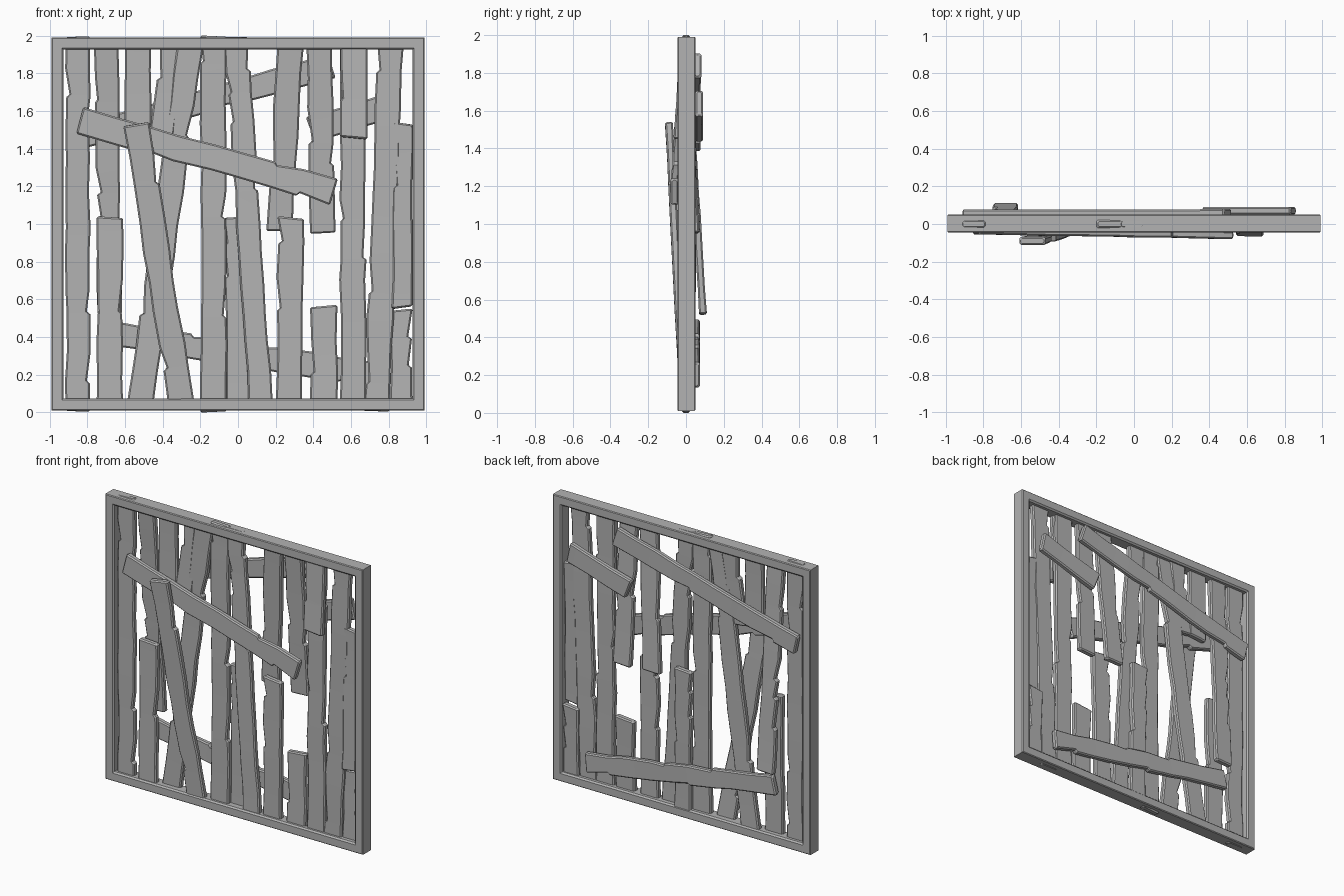
import bpy, bmesh, random
from mathutils import Vector

random.seed(4)
cube = bpy.data.objects.get("Cube")
if cube:
    bpy.data.objects.remove(cube, do_unlink=True)

grey = bpy.data.materials.new("weathered_grey")
grey.use_nodes = True
colour = (0.45, 0.45, 0.45, 1)
grey.diffuse_color = colour
grey.node_tree.nodes["Principled BSDF"].inputs["Base Color"].default_value = colour


def finish(name, bm):
    bmesh.ops.recalc_face_normals(bm, faces=bm.faces)
    mesh = bpy.data.meshes.new(name)
    bm.to_mesh(mesh)
    bm.free()
    mesh.materials.append(grey)
    obj = bpy.data.objects.new(name, mesh)
    bpy.context.collection.objects.link(obj)
    bpy.ops.object.select_all(action='DESELECT')
    obj.select_set(True)
    bpy.context.view_layer.objects.active = obj
    bpy.ops.object.shade_smooth_by_angle(angle=0.45)
    return obj


def bridge(bm, a, b):
    for i in range(len(a)):
        j = (i + 1) % len(a)
        bm.faces.new((a[i], a[j], b[j], b[i]))


def plank(name, start, end, width=0.14, thick=0.042):
    """Chamfered board from start to end with worn, notched edges."""
    a, b = Vector(start), Vector(end)
    length = (b - a).length
    along = (b - a).normalized()
    side = Vector((0, 1, 0)).cross(along).normalized()
    out = along.cross(side)
    c, w, h = 0.008, width / 2, thick / 2

    # stations: distance, trim on each edge, half thickness
    stations = [[0, c, c, h - c], [c, 0, 0, h]]
    count = max(2, int(length / 0.16))
    for i in range(1, count):
        d = length * (i + random.uniform(-0.2, 0.2)) / count
        trims = [random.uniform(-0.004, 0.007) for _ in range(2)]
        stations.append([d, *trims, h - random.uniform(0, 0.003)])
        if random.random() < 0.3:
            chip = list(stations[-1])
            chip[0] += 0.015
            chip[random.choice((1, 2))] += random.uniform(0.012, 0.02)
            stations.append(chip)
    stations += [[length - c, 0, 0, h], [length, c, c, h - c]]

    skew = [random.uniform(0, 0.012), 0]
    random.shuffle(skew)
    bm = bmesh.new()
    rings = []
    for d, trim_l, trim_r, t in stations:
        l, r = -w + trim_l, w - trim_r
        outline = [(l, c - t), (l + c, -t), (r - c, -t), (r, c - t),
                   (r, t - c), (r - c, t), (l + c, t), (l, t - c)]
        ring = []
        for s, n in outline:
            shift = skew[0 if s < 0 else 1]
            shift *= (d < 0.02) - (d > length - 0.02)
            ring.append(bm.verts.new(a + along * (d + shift) + side * s + out * n))
        rings.append(ring)
    for p, q in zip(rings, rings[1:]):
        bridge(bm, p, q)
    bm.faces.new(rings[0])
    bm.faces.new(rings[-1])
    return finish(name, bm)


# Frame: one chamfered section carried round the four corners
bm = bmesh.new()
section = [(0.99, -0.04), (0.985, -0.045), (0.935, -0.045), (0.925, -0.035),
           (0.925, 0.04), (0.935, 0.05), (0.985, 0.05), (0.99, 0.045)]
corners = [[bm.verts.new((sx * r, y, 1 + sz * r)) for r, y in section]
           for sx, sz in ((-1, -1), (1, -1), (1, 1), (-1, 1))]
for i in range(4):
    bridge(bm, corners[i], corners[(i + 1) % 4])
finish("frame", bm)

LOW, HIGH = 0.04, 1.96

# Upright boards: name, bottom (x, y, z), top (x, y, z), width
uprights = [
    ("far_right_board", (-0.85, 0, 0.005), (-0.85, 0, 1.995), 0.13),
    ("right_hanging_board", (-0.68, 0.09, 0.52), (-0.7, 0, HIGH), 0.13),
    ("right_short_board", (-0.68, -0.01, LOW), (-0.68, 0, 1.04), 0.14),
    ("right_top_stub", (-0.53, 0, 1.44), (-0.53, 0, HIGH), 0.14),
    ("right_leaning_stub", (-0.41, 0, 1.44), (-0.35, 0.01, HIGH), 0.13),
    ("leaning_board", (-0.52, 0.02, LOW), (-0.25, 0, HIGH), 0.14),
    ("middle_board", (-0.13, 0, 0), (-0.13, 0, 2), 0.14),
    ("middle_leaning_board", (0.12, -0.01, LOW), (-0.01, 0, 1.995), 0.13),
    ("middle_short_board", (0.0, 0.025, LOW), (-0.01, 0.035, 1.04), 0.13),
    ("left_hanging_board", (0.22, 0.055, 0.96), (0.28, 0, HIGH), 0.14),
    ("left_short_board", (0.27, 0, LOW), (0.28, -0.01, 1.04), 0.14),
    ("second_left_hanging_board", (0.45, 0.05, 0.95), (0.43, 0, HIGH), 0.135),
    ("left_low_stub", (0.455, 0, LOW), (0.455, 0.01, 0.57), 0.145),
    ("left_long_board", (0.61, 0, LOW), (0.61, 0, HIGH), 0.14),
    ("left_top_plate", (0.615, -0.045, 1.45), (0.615, -0.015, HIGH), 0.145),
    ("left_leaning_board", (0.735, 0, 0.005), (0.81, 0, HIGH), 0.14),
    ("far_left_board", (0.87, -0.01, 0.55), (0.875, 0, 1.54), 0.11),
    ("far_left_low_stub", (0.865, 0.01, LOW), (0.865, 0.02, 0.55), 0.12),
]
# Boards nailed across the front and the back
braces = [
    ("front_cross_board", (-0.84, -0.035, 1.55), (0.51, -0.06, 1.17), 0.145),
    ("front_prop_board", (-0.3, -0.015, LOW), (-0.54, -0.09, 1.53), 0.14),
    ("back_upper_board", (-0.9, 0.057, 1.45), (0.5, 0.06, 1.84), 0.135),
    ("back_short_board", (0.38, 0.07, 1.5), (0.85, 0.07, 1.64), 0.14),
    ("back_lower_board", (-0.73, 0.052, 0.43), (0.73, 0.052, 0.2), 0.135),
]
for spec in uprights + braces:
    plank(*spec)
